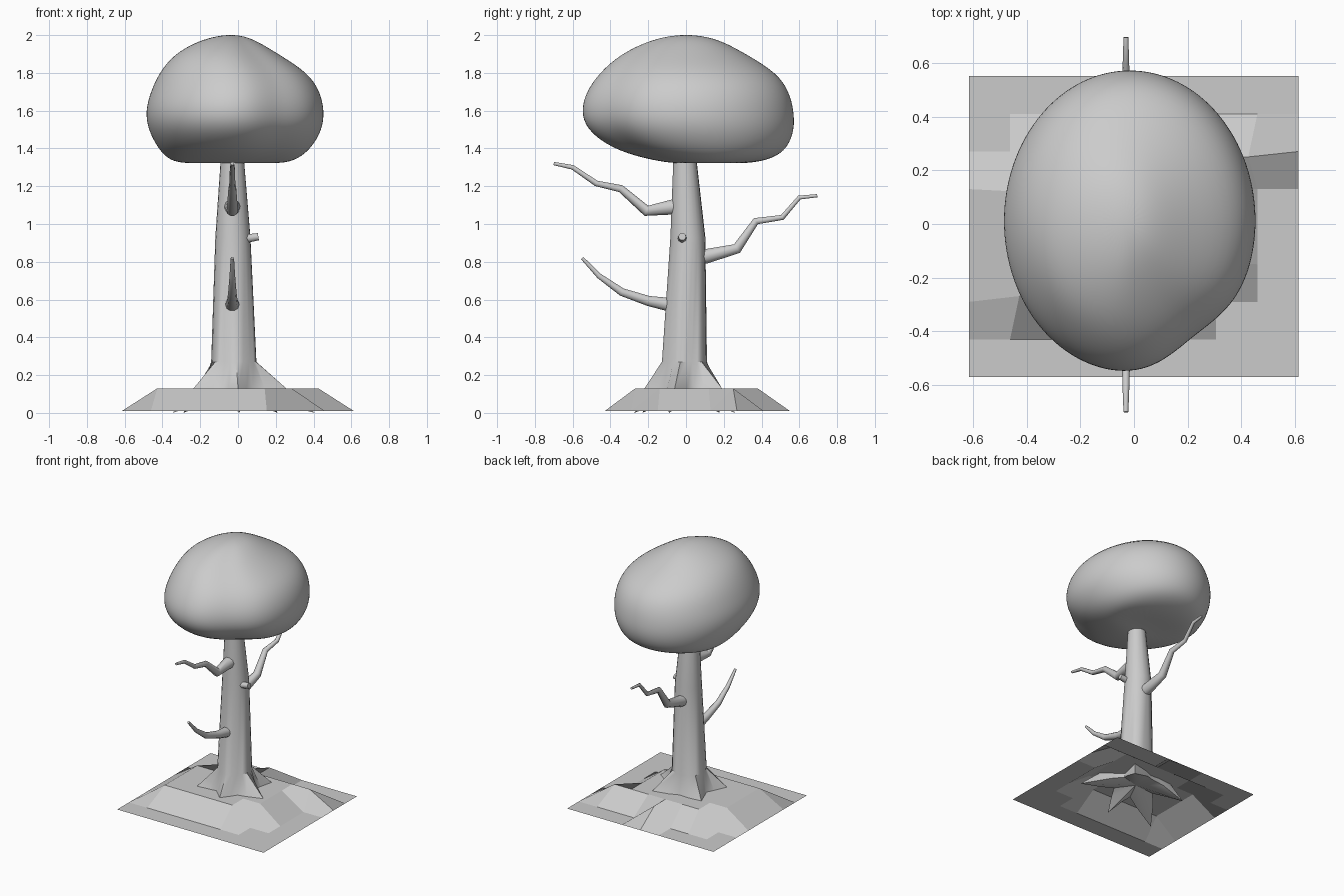
import bpy, bmesh
from math import sin, cos, pi, atan2, hypot, exp
from mathutils import Vector

if "Cube" in bpy.data.objects:
    bpy.data.objects.remove(bpy.data.objects["Cube"])


def finish(name, bm, smooth=None):
    bmesh.ops.recalc_face_normals(bm, faces=bm.faces)
    me = bpy.data.meshes.new(name)
    bm.to_mesh(me)
    bm.free()
    ob = bpy.data.objects.new(name, me)
    bpy.context.collection.objects.link(ob)
    if smooth:
        bpy.ops.object.select_all(action='DESELECT')
        bpy.context.view_layer.objects.active = ob
        ob.select_set(True)
        bpy.ops.object.shade_smooth_by_angle(angle=smooth)
    return ob


def loft(name, rings, start, end, smooth):
    """Skin a list of equal-length rings and close each end with a fan."""
    bm = bmesh.new()
    vs = [[bm.verts.new(p) for p in r] for r in rings]
    n = len(vs[0])
    for a, b in zip(vs, vs[1:]):
        for i in range(n):
            j = (i + 1) % n
            bm.faces.new((a[i], a[j], b[j], b[i]))
    for ring, tip in ((vs[0], start), (vs[-1], end)):
        c = bm.verts.new(tip)
        for i in range(n):
            bm.faces.new((ring[i], ring[(i + 1) % n], c))
    return finish(name, bm, smooth)


def branch(name, path, radii, sides=10):
    pts = [Vector(p) for p in path]
    rings = []
    for i, p in enumerate(pts):
        a = pts[max(i - 1, 0)]
        b = pts[min(i + 1, len(pts) - 1)]
        t = (b - a).normalized()
        u = t.cross(Vector((0, 0, 1))).normalized()
        v = u.cross(t)
        rings.append([p + radii[i] * (cos(2 * pi * k / sides) * u + sin(2 * pi * k / sides) * v)
                      for k in range(sides)])
    return loft(name, rings, pts[0], pts[-1], 0.7)


# Ground: faceted 8 x 8 sheet with a raised plateau
raised = {1: (2, 5), 2: (2, 6), 3: (2, 6), 4: (2, 7), 5: (2, 6), 6: (3, 6), 7: (6, 6)}
bm = bmesh.new()
grid = []
for i in range(9):
    col = []
    for j in range(9):
        x, y, z = -0.615 + 0.1535 * i, -0.57 + 0.14 * j, 0.01
        lo, hi = raised.get(i, (9, 0))
        if lo <= j <= hi:
            x, y, z = x * 0.925, y * 0.925, 0.13
        col.append(bm.verts.new((x, y, z)))
    grid.append(col)
for i in range(8):
    for j in range(8):
        bm.faces.new((grid[i][j], grid[i + 1][j], grid[i + 1][j + 1], grid[i][j + 1]))
ground = finish("ground", bm)
for f in ground.data.polygons:
    f.use_smooth = False

# Trunk: tapering column flaring into five roots
tips = [(0.15, 0.19), (-0.22, 0.13), (-0.235, -0.155), (0.0, -0.22), (0.255, -0.06)]
reach = [1.35, 1.35, 1.52, 1.25, 1.55]
cx, cy = -0.022, -0.008
polar = [(atan2(y - cy, x - cx) % (2 * pi), hypot(x - cx, y - cy), k)
         for (x, y), k in zip(tips, reach)]
polar.sort()
angles, star, foot, foot_z = [], [], [], []
for i, (a, r, k) in enumerate(polar):
    b, r2, k2 = polar[(i + 1) % 5]
    b += 2 * pi if b < a else 0
    for f, w in ((0, 1), (0.25, 0.3), (0.5, 0), (0.75, 0.3)):
        rr, kk = (r, k) if f < 0.5 else (r2, k2)
        angles.append(a + (b - a) * f)
        star.append(0.145 + (rr - 0.145) * w)
        foot.append(0.15 + (rr * kk - 0.15) * w)
        foot_z.append(0.1 * (1 - w))
rings = [[(cx + r * cos(a), cy + r * sin(a), z) for a, r, z in zip(angles, foot, foot_z)],
         [(cx + r * cos(a), cy + r * sin(a), 0.13) for a, r in zip(angles, star)]]
for x, y, z, r in ((-0.022, -0.008, 0.27, 0.12), (-0.027, 0.01, 0.93, 0.093),
                   (-0.03, -0.006, 1.35, 0.061), (-0.03, -0.01, 1.45, 0.055)):
    rings.append([(x + r * cos(a), y + r * sin(a), z) for a in angles])
loft("trunk", rings, (cx, cy, 0.11), (-0.03, -0.01, 1.45), 0.7)

# Branches, mostly in the front-back plane
X = -0.03
for name, yz, radii in (
    ("upper_front_branch",
     ((-0.03, 1.09), (-0.07, 1.09), (-0.21, 1.07), (-0.345, 1.187), (-0.475, 1.215), (-0.6, 1.30), (-0.70, 1.32)),
     (0.045, 0.042, 0.03, 0.021, 0.016, 0.013, 0.009)),
    ("lower_front_branch",
     ((-0.05, 0.57), (-0.1, 0.575), (-0.2, 0.593), (-0.34, 0.64), (-0.46, 0.725), (-0.55, 0.82)),
     (0.042, 0.037, 0.028, 0.022, 0.015, 0.009)),
    ("back_branch",
     ((0.06, 0.82), (0.11, 0.83), (0.27, 0.87), (0.37, 1.015), (0.51, 1.035), (0.6, 1.14), (0.695, 1.15)),
     (0.042, 0.04, 0.029, 0.02, 0.015, 0.012, 0.009))):
    branch(name, [(X, y, z) for y, z in yz], radii)
branch("side_stub", [(0.02, -0.02, 0.925), (0.06, -0.02, 0.925), (0.108, -0.02, 0.933)],
       (0.026, 0.023, 0.02))

# Canopy: smooth lopsided blob from stacked ovals (z, x range, y range)
levels = [(1.318, -0.30, 0.24, -0.06, 0.33), (1.345, -0.375, 0.32, -0.22, 0.46),
          (1.40, -0.425, 0.39, -0.40, 0.54), (1.5, -0.48, 0.45, -0.535, 0.578),
          (1.6, -0.493, 0.46, -0.563, 0.574), (1.7, -0.465, 0.438, -0.535, 0.55),
          (1.8, -0.42, 0.375, -0.465, 0.485), (1.9, -0.34, 0.215, -0.35, 0.32),
          (1.97, -0.21, 0.10, -0.20, 0.19), (1.995, -0.11, 0.03, -0.09, 0.09)]
rings = []
for z, x0, x1, y0, y1 in levels:
    ring = []
    for k in range(32):
        a = 2 * pi * k / 32
        s = 1 - 0.09 * exp(-((a - 5.3) / 0.35) ** 2)
        ring.append(((x0 + x1) / 2 + s * (x1 - x0) / 2 * cos(a),
                     (y0 + y1) / 2 + s * (y1 - y0) / 2 * sin(a), z))
    rings.append(ring)
canopy = loft("canopy", rings, (-0.03, 0.1, 1.33), (-0.04, 0, 2.002), pi)
canopy.modifiers.new("smooth", 'SUBSURF').levels = 2
canopy.modifiers["smooth"].render_levels = 2
